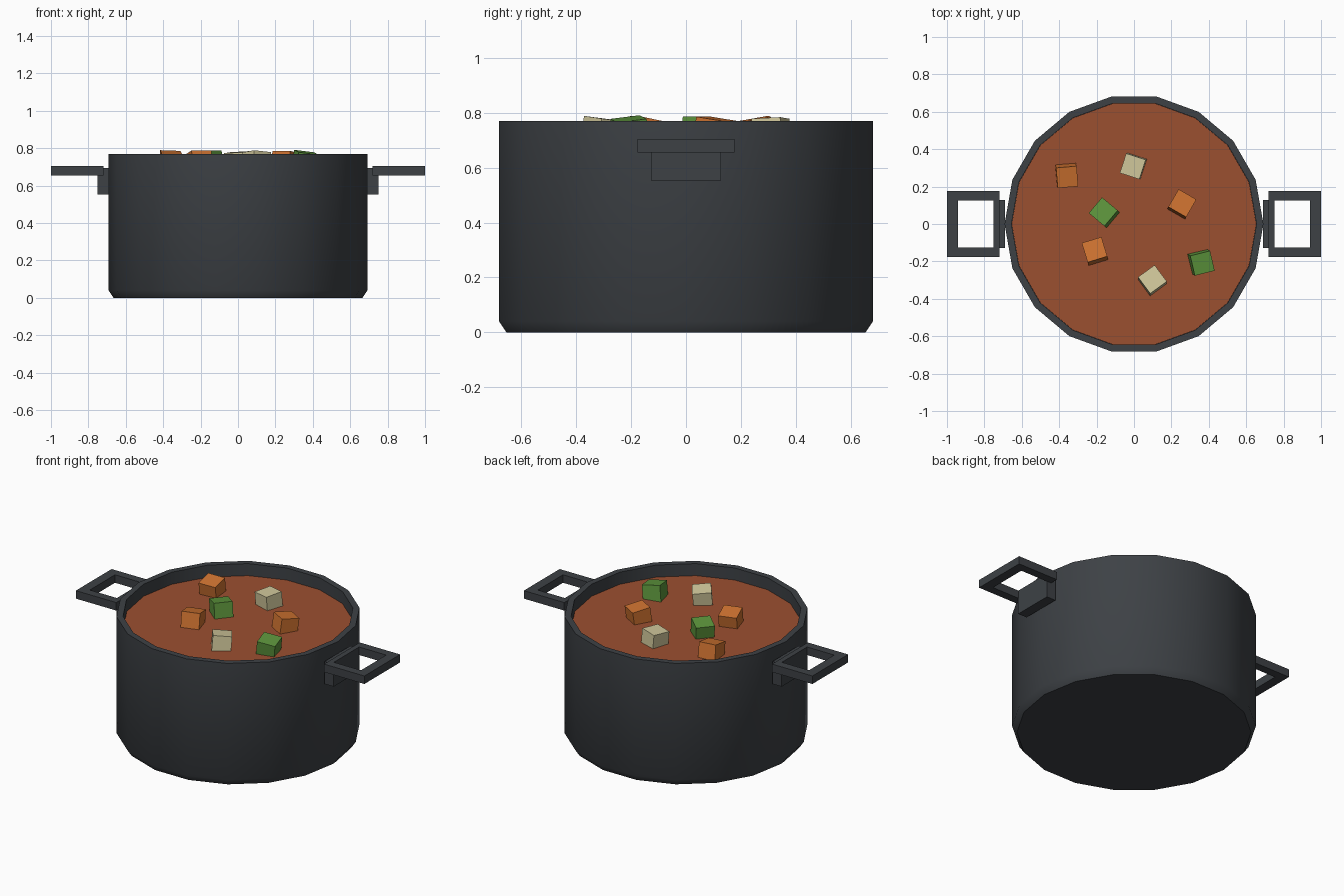
import bpy, bmesh
from math import radians, cos, sin, tau

if "Cube" in bpy.data.objects:
    bpy.data.objects.remove(bpy.data.objects["Cube"])

SIDES = 18


def material(name, rgb):
    m = bpy.data.materials.new(name)
    m.diffuse_color = (*rgb, 1)
    m.use_nodes = True
    m.node_tree.nodes["Principled BSDF"].inputs["Base Color"].default_value = m.diffuse_color
    return m


IRON = material("dark_iron", (0.047, 0.053, 0.06))
SOUP = material("soup", (0.33, 0.08, 0.03))
ORANGE = material("carrot", (0.62, 0.17, 0.03))
CREAM = material("potato", (0.64, 0.58, 0.33))
GREEN = material("herb_green", (0.11, 0.30, 0.045))


def finish(name, bm, mat):
    bmesh.ops.recalc_face_normals(bm, faces=bm.faces)
    mesh = bpy.data.meshes.new(name)
    bm.to_mesh(mesh)
    bm.free()
    mesh.materials.append(mat)
    ob = bpy.data.objects.new(name, mesh)
    bpy.context.collection.objects.link(ob)
    return ob


def lathe(name, profile, mat):
    """Revolve an (r, z) profile around z and cap both ends."""
    bm = bmesh.new()
    rings = [[bm.verts.new((r * cos(tau * i / SIDES), r * sin(tau * i / SIDES), z))
              for i in range(SIDES)] for r, z in profile]
    for a, b in zip(rings, rings[1:]):
        for i in range(SIDES):
            j = (i + 1) % SIDES
            bm.faces.new((a[i], a[j], b[j], b[i]))
    bm.faces.new(rings[0])
    bm.faces.new(rings[-1])
    return finish(name, bm, mat)


def box(name, lo, hi, mat):
    bm = bmesh.new()
    bmesh.ops.create_cube(bm, size=1)
    for v in bm.verts:
        v.co = [(l + h) / 2 + c * (h - l) for l, h, c in zip(lo, hi, v.co)]
    return finish(name, bm, mat)


# Pot: chamfered base, straight wall, flat rim, hollow inside
pot = lathe("pot", [(0.665, 0), (0.692, 0.04), (0.692, 0.77),
                    (0.655, 0.77), (0.655, 0.06)], IRON)
bpy.context.view_layer.objects.active = pot
pot.select_set(True)
bpy.ops.object.shade_smooth_by_angle(angle=radians(40))

# Soup surface
lathe("soup", [(0.654, 0.665), (0.654, 0.695)], SOUP)


# Handles: open rectangular frame plus a mounting bracket, on both sides
def handle_frame(name, s):
    bm = bmesh.new()
    outer = [(0.72, -0.177), (1.0, -0.177), (1.0, 0.177), (0.72, 0.177)]
    inner = [(0.752, -0.125), (0.94, -0.125), (0.94, 0.125), (0.752, 0.125)]
    o = [bm.verts.new((s * x, y, 0.655)) for x, y in outer]
    n = [bm.verts.new((s * x, y, 0.655)) for x, y in inner]
    faces = [bm.faces.new((o[i], o[(i + 1) % 4], n[(i + 1) % 4], n[i])) for i in range(4)]
    ext = bmesh.ops.extrude_face_region(bm, geom=faces, use_keep_orig=True)
    for v in ext["geom"]:
        if isinstance(v, bmesh.types.BMVert):
            v.co.z = 0.705
    finish(name, bm, IRON)


for side, s in (("left", -1), ("right", 1)):
    handle_frame(side + "_handle", s)
    xs = sorted((s * 0.69, s * 0.752))
    box(side + "_bracket", (xs[0], -0.127, 0.553), (xs[1], 0.127, 0.695), IRON)

# Floating vegetable cubes: x, y, tilt x, tilt y, turn
CHUNKS = [
    ("carrot_1", ORANGE, -0.36, 0.26, 10, 2, 5),
    ("carrot_2", ORANGE, 0.255, 0.105, -8, 0, -30),
    ("carrot_3", ORANGE, -0.208, -0.147, -11, 0, 17),
    ("potato_1", CREAM, -0.003, 0.31, 3, -3, -18),
    ("potato_2", CREAM, 0.098, -0.303, -6, 5, 36),
    ("green_1", GREEN, -0.158, 0.06, 0, -9, -40),
    ("green_2", GREEN, 0.358, -0.205, 7, 7, 14),
]
for name, mat, x, y, tx, ty, rz in CHUNKS:
    h = 0.055
    ob = box(name, (-h, -h, -h), (h, h, h), mat)
    ob.location = (x, y, 0.724)
    ob.rotation_euler = (radians(tx), radians(ty), radians(rz))
